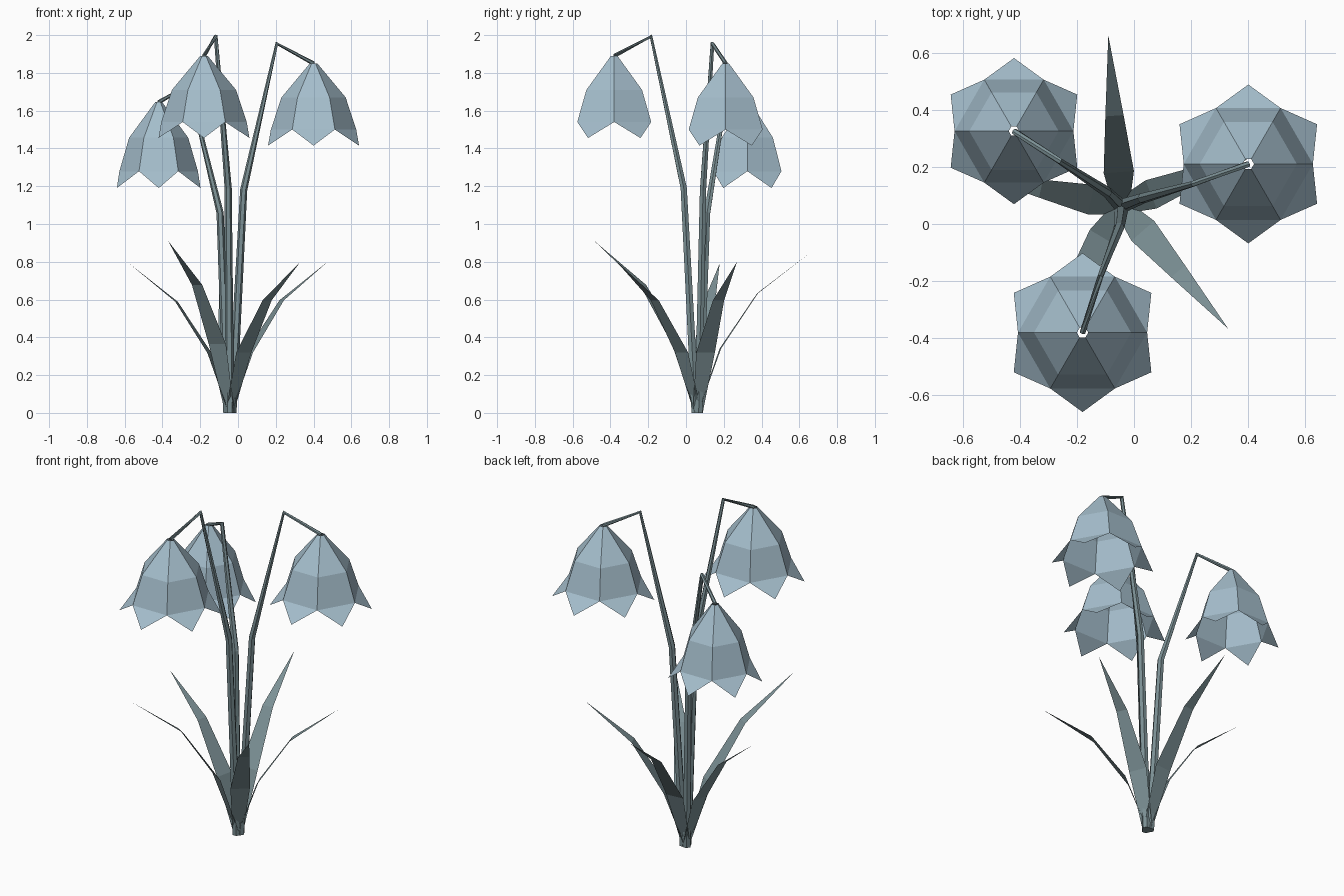
import bpy, math
from mathutils import Vector

if "Cube" in bpy.data.objects:
    bpy.data.objects.remove(bpy.data.objects["Cube"])


def material(name, rgb):
    m = bpy.data.materials.new(name)
    m.diffuse_color = (*rgb, 1)
    m.use_nodes = True
    m.node_tree.nodes["Principled BSDF"].inputs["Base Color"].default_value = m.diffuse_color
    return m


PETAL = material("pale blue petal", (0.38, 0.52, 0.61))
GREEN = material("grey green stem", (0.20, 0.28, 0.30))
ROOT = Vector((-0.044, 0.062, 0))


def add_mesh(name, verts, faces, mat):
    me = bpy.data.meshes.new(name)
    me.from_pydata(verts, [], faces)
    me.materials.append(mat)
    me.update()
    ob = bpy.data.objects.new(name, me)
    bpy.context.collection.objects.link(ob)
    return ob


def bell(name, top, rs, zs):
    """Open six-sided bell with a flared triangular tip under each side."""
    top = Vector(top)
    verts, faces = [], []
    for r, z in ((0.02, 0), (0.17, -0.18), (0.226, -0.35)):
        for k in range(6):
            a = math.radians(60 * k)
            verts.append(top + Vector((r * rs * math.cos(a), r * rs * math.sin(a), z * zs)))
    for k in range(6):
        a = math.radians(60 * k + 30)
        verts.append(top + Vector((0.278 * rs * math.cos(a), 0.278 * rs * math.sin(a), -0.435 * zs)))
    for k in range(6):
        n = (k + 1) % 6
        for row in (0, 6):
            faces.append((row + k, row + 6 + k, row + 6 + n, row + n))
        faces.append((12 + k, 18 + k, 12 + n))
    add_mesh(name, verts, faces, PETAL)


def stem(name, points, radii, sides=6):
    """Tapered tube through the points, mitred at each bend."""
    pts = [Vector(p) for p in points]
    verts, faces = [], []
    for i, (p, r) in enumerate(zip(pts, radii)):
        if i == 0:
            t = Vector((0, 0, 1))
        elif i == len(pts) - 1:
            t = (p - pts[i - 1]).normalized()
        else:
            t = ((p - pts[i - 1]).normalized() + (pts[i + 1] - p).normalized()).normalized()
        u = Vector((0, 1, 0)).cross(t).normalized()
        v = t.cross(u)
        for k in range(sides):
            a = 2 * math.pi * k / sides
            verts.append(p + r * (math.cos(a) * u + math.sin(a) * v))
    for i in range(len(pts) - 1):
        for k in range(sides):
            n = (k + 1) % sides
            b = i * sides
            faces.append((b + k, b + n, b + sides + n, b + sides + k))
    faces.append(tuple(reversed(range(sides))))
    faces.append(tuple(range(len(verts) - sides, len(verts))))
    add_mesh(name, verts, faces, GREEN)


def leaf(name, tip):
    """Flat arching blade from the root to a pointed tip."""
    d = Vector(tip) - ROOT
    flat = Vector((d.x, d.y, 0))
    side = Vector((-d.y, d.x, 0)).normalized()
    verts = []
    for f, h, w in ((0, 0, 0.028), (0.2, 0.4, 0.053), (0.53, 0.745, 0.032)):
        c = ROOT + flat * f + Vector((0, 0, d.z * h))
        verts += [c - side * w, c + side * w]
    verts.append(Vector(tip))
    add_mesh(name, verts, [(0, 2, 3, 1), (2, 4, 5, 3), (4, 6, 5)], GREEN)


# flowers: bell top, width and height factors, stem base offset, knee, bend
flowers = [
    ("front", (-0.18, -0.38, 1.89), 1, 1, (0.0, -0.012), (-0.052, -0.012, 1.19), (-0.118, -0.185, 1.993)),
    ("right", (0.40, 0.21, 1.85), 1, 1, (0.012, 0.005), (0.03, 0.09, 1.18), (0.205, 0.14, 1.955)),
    ("back", (-0.42, 0.325, 1.645), 0.92, 1.045, (-0.01, 0.008), (-0.095, 0.112, 1.06), (-0.26, 0.22, 1.735)),
]
for name, top, rs, zs, off, knee, bend in flowers:
    bell(name + "_bell", top, rs, zs)
    base = ROOT + Vector((off[0], off[1], 0))
    stem(name + "_stem", [base, knee, bend, top], (0.024, 0.019, 0.011, 0.011))

# leaves around the root
tips = [(-0.09, 0.66, 0.85), (0.33, -0.367, 0.80), (-0.37, -0.485, 0.91),
        (0.475, 0.27, 0.80), (-0.575, 0.178, 0.79)]
for i, tip in enumerate(tips):
    leaf("leaf_%d" % (i + 1), tip)
